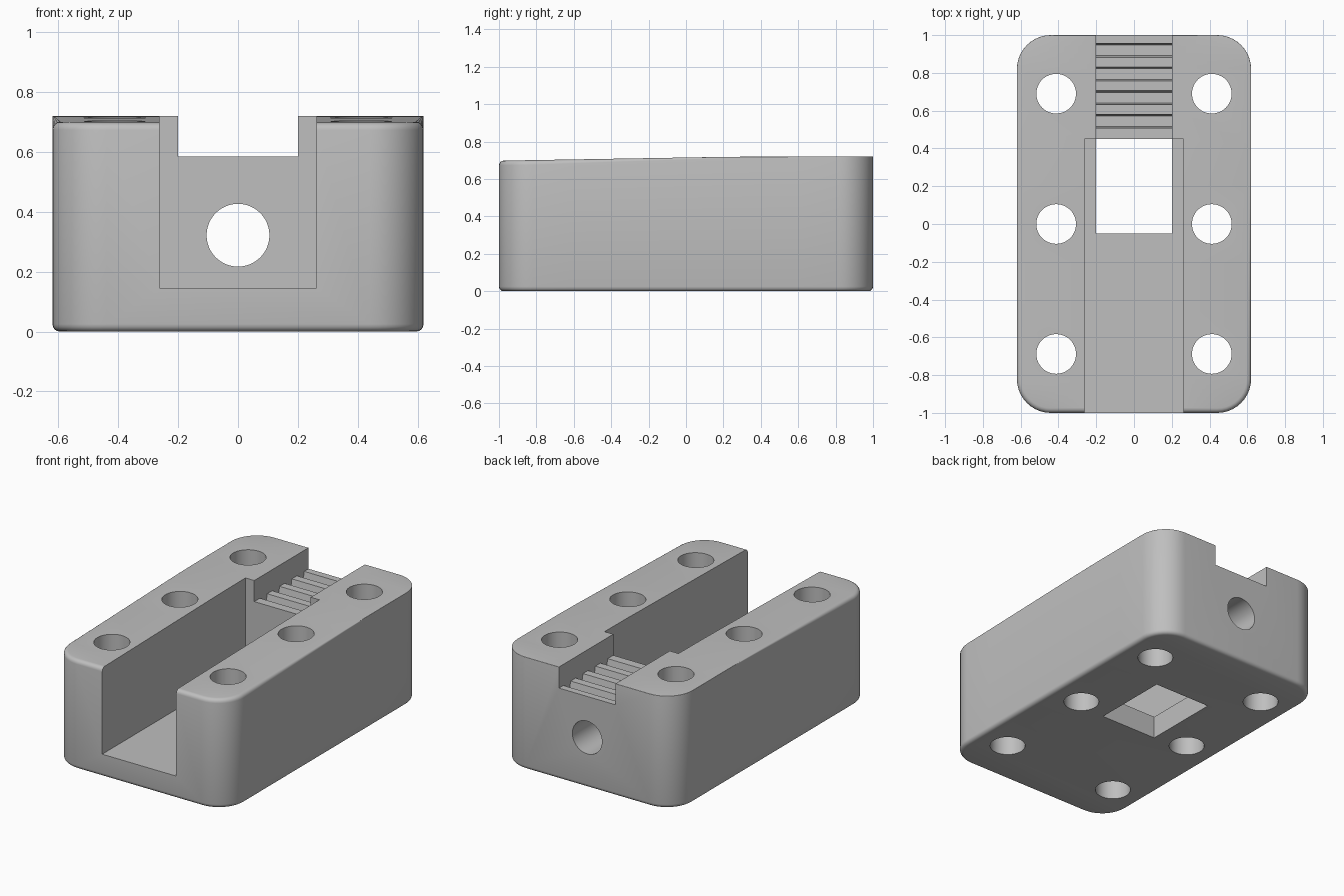
import bpy, bmesh, math

if "Cube" in bpy.data.objects:
    bpy.data.objects.remove(bpy.data.objects["Cube"], do_unlink=True)

HALF_W, CORNER, FILLET = 0.62, 0.18, 0.025
HOLE_R = 0.105

grey = bpy.data.materials.new("light_grey")
grey.use_nodes = True
colour = (0.52, 0.52, 0.52, 1)
grey.diffuse_color = colour
grey.node_tree.nodes["Principled BSDF"].inputs["Base Color"].default_value = colour


def make_object(name, bm):
    bmesh.ops.recalc_face_normals(bm, faces=bm.faces[:])
    mesh = bpy.data.meshes.new(name)
    bm.to_mesh(mesh)
    bm.free()
    mesh.materials.append(grey)
    obj = bpy.data.objects.new(name, mesh)
    bpy.context.collection.objects.link(obj)
    return obj


def half_outline(inset):
    """Right half of the rounded rectangle, front to back; inset(y) shrinks it."""
    cx, cy, steps = HALF_W - CORNER, 1 - CORNER, 10
    raw = [(cx, -cy, math.radians(-90 + 90 * i / steps)) for i in range(steps + 1)]
    raw += [(cx, -cy + 2 * cy * i / 8, 0) for i in range(1, 8)]
    raw += [(cx, cy, math.radians(90 * i / steps)) for i in range(steps + 1)]
    points = []
    for px, py, a in raw:
        r = CORNER - inset(py + CORNER * math.sin(a))
        points.append((px + r * math.cos(a), py + r * math.sin(a)))
    return points


def top_height(y):
    return 0.72 - 0.022 * max(0, min(1, (0.3 - y) / 1.3))


def top_fillet(y):
    # The upper rounding fades out towards the back
    return max(0.002, FILLET * min(1, (0.6 - y) / 1.4))


def build_body():
    bm = bmesh.new()
    rings = []

    def ring(inset, height):
        half = half_outline(inset)
        full = half + [(-x, y) for x, y in reversed(half)]
        rings.append([bm.verts.new((x, y, height(y))) for x, y in full])

    angles = [math.radians(90 * i / 4) for i in range(5)]
    for a in angles:
        ring(lambda y: FILLET * (1 - math.sin(a)), lambda y: FILLET * (1 - math.cos(a)))
    for a in angles:
        ring(lambda y: top_fillet(y) * (1 - math.cos(a)),
             lambda y: top_height(y) - top_fillet(y) * (1 - math.sin(a)))
    n = len(rings[0])
    for low, high in zip(rings, rings[1:]):
        for i in range(n):
            j = (i + 1) % n
            bm.faces.new((low[i], low[j], high[j], high[i]))
    # Caps made of strips joining the right and left halves
    for cap in (rings[0], rings[-1]):
        for i in range(n // 2 - 1):
            bm.faces.new((cap[i], cap[i + 1], cap[n - 2 - i], cap[n - 1 - i]))
    return make_object("clamp_body", bm)


def box(name, x, y0, y1, z0, z1):
    return prism(name, [(y0, z0), (y1, z0), (y1, z1), (y0, z1)], x)


def prism(name, profile, x):
    """Extrude a y-z profile across the width from -x to x."""
    bm = bmesh.new()
    face = bm.faces.new([bm.verts.new((-x, y, z)) for y, z in profile])
    new = bmesh.ops.extrude_face_region(bm, geom=[face])["geom"]
    bmesh.ops.translate(bm, vec=(2 * x, 0, 0),
                        verts=[v for v in new if isinstance(v, bmesh.types.BMVert)])
    return make_object(name, bm)


def cylinder(name, location, depth, tilt=0):
    bm = bmesh.new()
    bmesh.ops.create_cone(bm, cap_ends=True, segments=48, radius1=HOLE_R,
                          radius2=HOLE_R, depth=depth)
    obj = make_object(name, bm)
    obj.location = location
    obj.rotation_euler.x = tilt
    return obj


body = build_body()

# Main channel, floor window and cable hole
cutters = [
    box("channel_cutter", 0.262, -1.2, 0.45, 0.145, 1),
    box("window_cutter", 0.2, -0.05, 0.45, -0.2, 0.3),
    cylinder("back_hole_cutter", (0, 0.8, 0.322), 0.9, math.pi / 2),
]

# Back slot with a grooved belt seat
seat, depth = 0.585, 0.045
profile = [(0.4, seat)]
for i in range(4):
    mid = 0.544 + 0.125 * i
    profile += [(mid - 0.037, seat), (mid - 0.028, seat - depth),
                (mid + 0.028, seat - depth), (mid + 0.037, seat)]
profile += [(1.2, seat), (1.2, 1), (0.4, 1)]
cutters.append(prism("belt_slot_cutter", profile, 0.2))

# Screw holes
for side in (-1, 1):
    for y in (-0.688, 0, 0.69):
        cutters.append(cylinder("screw_hole_cutter", (side * 0.412, y, 0.4), 1.2))

bpy.context.view_layer.objects.active = body
for cutter in cutters:
    cutter.hide_render = True
    mod = body.modifiers.new("cut", "BOOLEAN")
    mod.operation, mod.solver, mod.object = "DIFFERENCE", "EXACT", cutter
    bpy.ops.object.modifier_apply(modifier=mod.name)
    bpy.data.objects.remove(cutter, do_unlink=True)

bpy.ops.object.select_all(action="DESELECT")
body.select_set(True)
bpy.ops.object.shade_smooth_by_angle(angle=math.radians(30))
